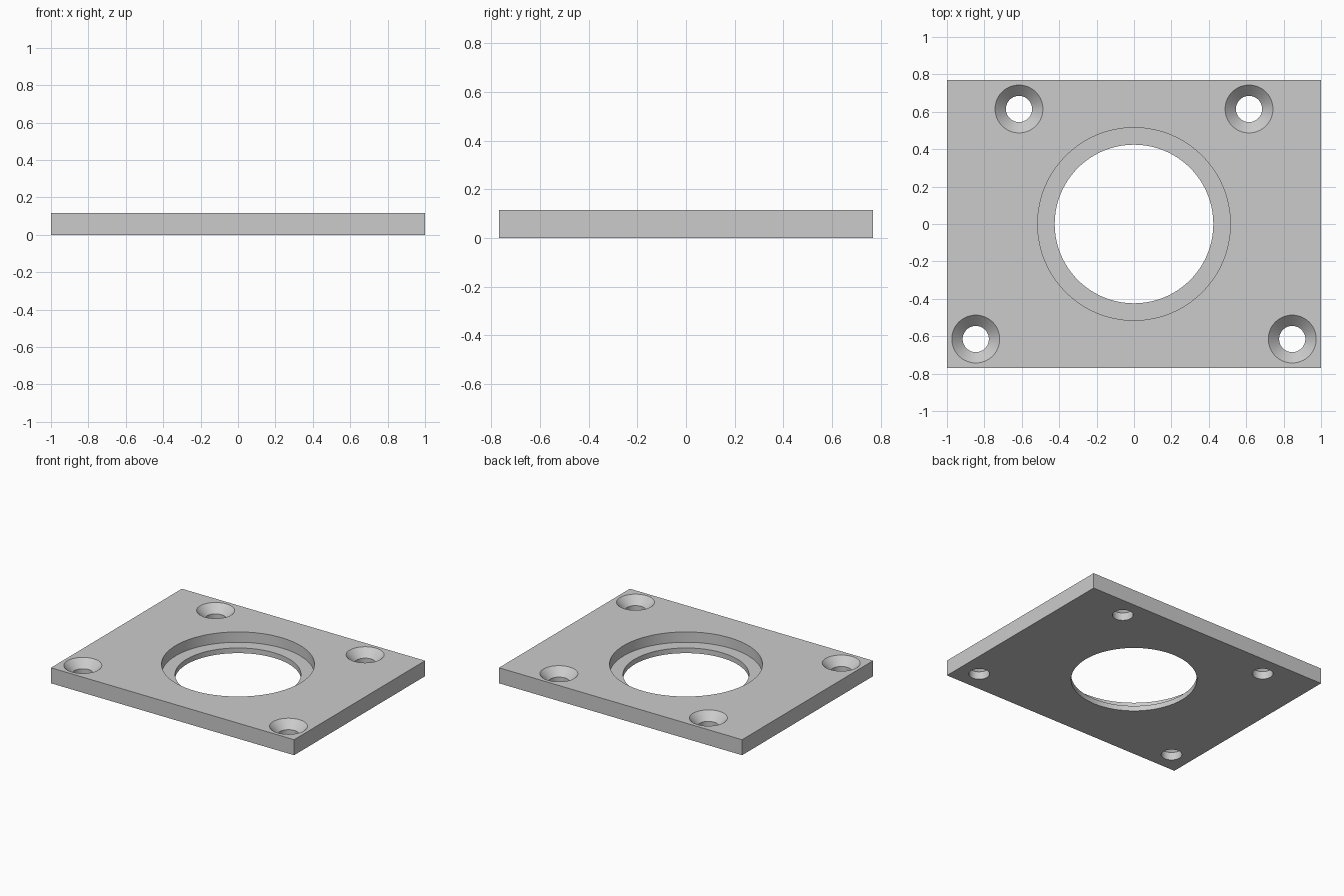
import bpy, bmesh
from math import radians, tau

cube = bpy.data.objects.get("Cube")
if cube:
    bpy.data.objects.remove(cube, do_unlink=True)

LENGTH, DEPTH, HEIGHT = 2.0, 1.538, 0.1154

grey = bpy.data.materials.new("light_grey")
grey.use_nodes = True
colour = (0.6, 0.6, 0.6, 1)
grey.diffuse_color = colour
grey.node_tree.nodes["Principled BSDF"].inputs["Base Color"].default_value = colour


def add_object(name, bm):
    bmesh.ops.recalc_face_normals(bm, faces=bm.faces)
    mesh = bpy.data.meshes.new(name)
    bm.to_mesh(mesh)
    bm.free()
    mesh.materials.append(grey)
    obj = bpy.data.objects.new(name, mesh)
    bpy.context.collection.objects.link(obj)
    return obj


def turned_cutter(name, profile, x, y, sides):
    """Solid of revolution from (radius, z) points, closed at both ends."""
    bm = bmesh.new()
    points = [(0, profile[0][1])] + profile + [(0, profile[-1][1])]
    verts = [bm.verts.new((r, 0, z)) for r, z in points]
    edges = [bm.edges.new(pair) for pair in zip(verts, verts[1:])]
    bmesh.ops.spin(bm, geom=verts + edges, cent=(0, 0, 0), axis=(0, 0, 1),
                   angle=tau, steps=sides)
    bmesh.ops.remove_doubles(bm, verts=bm.verts, dist=1e-5)
    bmesh.ops.translate(bm, verts=bm.verts, vec=(x, y, 0))
    obj = add_object(name, bm)
    obj.hide_render = True
    return obj


# Rectangular plate
bm = bmesh.new()
bmesh.ops.create_cube(bm, size=1)
bmesh.ops.scale(bm, verts=bm.verts, vec=(LENGTH, DEPTH, HEIGHT))
bmesh.ops.translate(bm, verts=bm.verts, vec=(0, 0, HEIGHT / 2))
plate = add_object("mounting_plate", bm)

# Stepped central bore
ledge, over = 0.0385, 0.05
bore = [(0.424, -over), (0.424, ledge), (0.515, ledge), (0.515, HEIGHT + over)]
cutters = [turned_cutter("bore_cutter", bore, 0, 0, 128)]

# Countersunk screw holes, closer together at the back
sink = [(0.07, -over), (0.07, HEIGHT - 0.058), (0.128, HEIGHT),
        (0.128, HEIGHT + over)]
for x, y in ((0.615, 0.615), (0.846, -0.615)):
    for side in (-1, 1):
        cutters.append(turned_cutter("screw_hole_cutter", sink, side * x, y, 64))

# Cut the holes, then drop the cutters
bpy.ops.object.select_all(action="DESELECT")
bpy.context.view_layer.objects.active = plate
plate.select_set(True)
for cutter in cutters:
    mod = plate.modifiers.new("hole", "BOOLEAN")
    mod.operation = "DIFFERENCE"
    mod.solver = "EXACT"
    mod.object = cutter
    bpy.ops.object.modifier_apply(modifier=mod.name)
    bpy.data.objects.remove(cutter, do_unlink=True)

bpy.ops.object.shade_smooth_by_angle(angle=radians(30))
